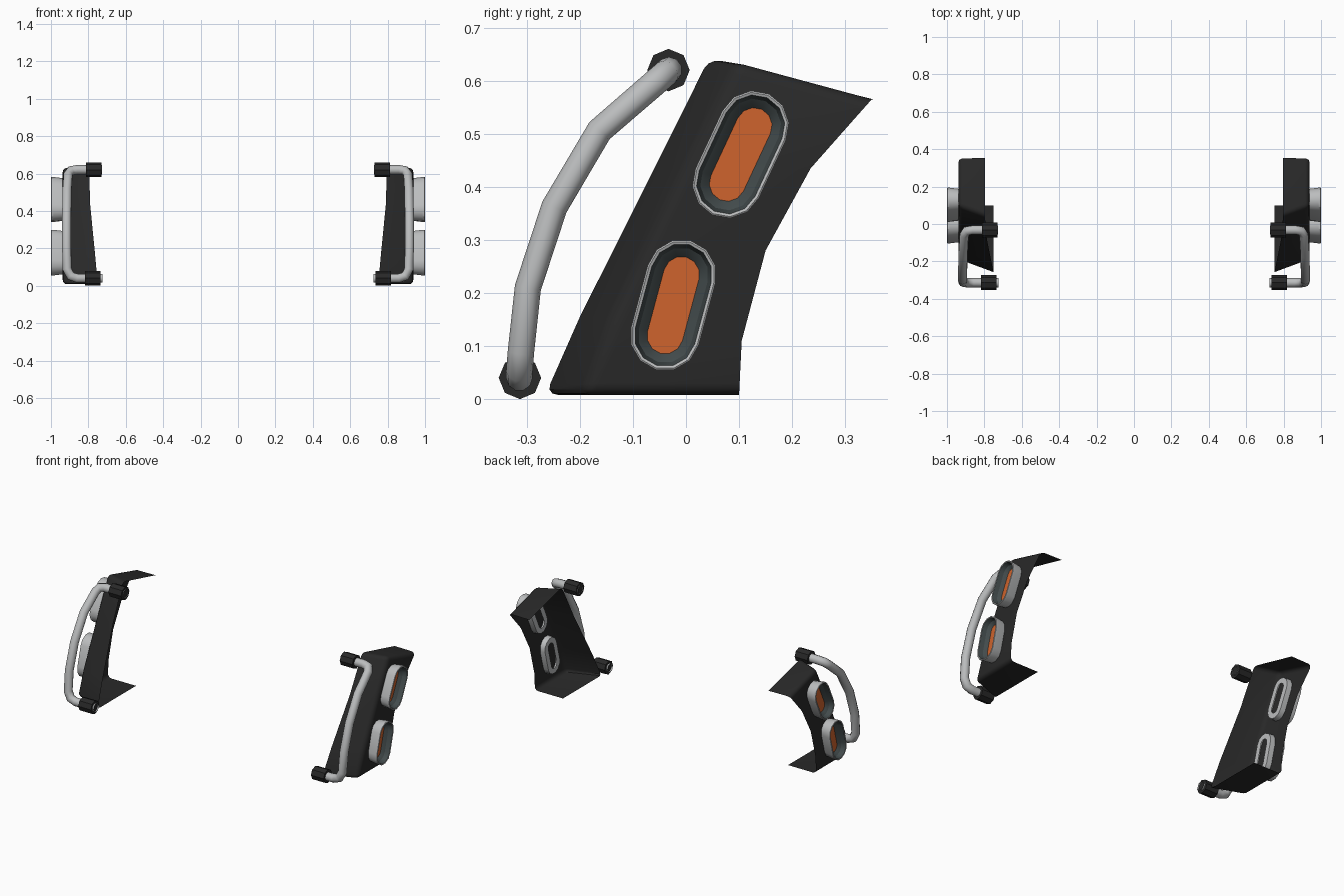
import bpy, bmesh, math
from mathutils import Matrix

if "Cube" in bpy.data.objects:
    bpy.data.objects.remove(bpy.data.objects["Cube"])


def material(name, rgb):
    m = bpy.data.materials.new(name)
    m.diffuse_color = (*rgb, 1)
    m.use_nodes = True
    m.node_tree.nodes["Principled BSDF"].inputs["Base Color"].default_value = m.diffuse_color
    return m


DARK = material("dark_plastic", (0.022, 0.022, 0.022))
GREY = material("light_grey_metal", (0.5, 0.51, 0.515))
SLATE = material("slate_bezel", (0.055, 0.07, 0.072))
ORANGE = material("orange_lens", (0.62, 0.125, 0.026))


def finish(name, mesh, mats, smooth=35):
    """Link a right-hand part, smooth it and mirror it to the left."""
    ob = bpy.data.objects.new(name, mesh)
    bpy.context.collection.objects.link(ob)
    for m in mats:
        mesh.materials.append(m)
    if smooth:
        bpy.ops.object.select_all(action='DESELECT')
        ob.select_set(True)
        bpy.context.view_layer.objects.active = ob
        bpy.ops.object.shade_smooth_by_angle(angle=math.radians(smooth))
    mod = ob.modifiers.new("mirror", 'MIRROR')
    mod.use_mirror_merge = False
    return ob


def to_mesh(bm, name):
    me = bpy.data.meshes.new(name)
    bm.to_mesh(me)
    bm.free()
    return me


# Corner panel: outer side, with front, top and bottom flanges turned inward
bm = bmesh.new()
X = 0.937
front_out = [bm.verts.new((X, y, z)) for y, z in
             [(-0.195, 0.008), (-0.142, 0.155), (-0.008, 0.43), (0.095, 0.635)]]
front_in = [bm.verts.new(p) for p in
            [(0.75, -0.265, 0.008), (0.763, -0.2, 0.155), (0.79, -0.062, 0.43), (0.797, 0.044, 0.643)]]
back = [bm.verts.new((X, y, z)) for y, z in
        [(0.1, 0.008), (0.105, 0.11), (0.15, 0.28), (0.235, 0.435), (0.35, 0.565)]]
low_in = bm.verts.new((0.75, 0.1, 0.008))
top_in = bm.verts.new((0.797, 0.353, 0.565))
bm.faces.new(back + front_out[::-1])
for i in range(3):
    bm.faces.new((front_in[i], front_out[i], front_out[i + 1], front_in[i + 1]))
bm.faces.new((front_in[0], low_in, back[0], front_out[0]))
bm.faces.new((front_in[3], front_out[3], back[4], top_in))
bm.normal_update()
folds = [e for e in bm.edges if len(e.link_faces) == 2
         and e.calc_face_angle() > math.radians(25)]
bmesh.ops.bevel(bm, geom=folds, offset=0.022, segments=3, profile=0.5, affect='EDGES')
finish("corner_panel", to_mesh(bm, "corner_panel"), [DARK])


# Lamps: stadium loops lofted from the back, over the rim, down to the lens
def lamp(name, cy, cz, tilt):
    a = math.radians(tilt)
    half, n = 0.06, 7
    loops = [(0.907, 0.024), (0.907, 0.056), (0.985, 0.066), (0.998, 0.066), (1.0, 0.063),
             (0.998, 0.058), (0.972, 0.051), (0.966, 0.044), (0.955, 0.034)]
    bm = bmesh.new()
    rings = []
    for x, r in loops:
        ring = []
        for end in (0, 1):
            for k in range(n):
                t = math.pi * (end + k / (n - 1))
                u = r * math.cos(t)
                v = r * math.sin(t) + (-half if end else half)
                ring.append(bm.verts.new((x, cy + u * math.cos(a) + v * math.sin(a),
                                          cz - u * math.sin(a) + v * math.cos(a))))
        rings.append(ring)
    for j in range(len(rings) - 1):
        p, q = rings[j], rings[j + 1]
        for i in range(2 * n):
            k = (i + 1) % (2 * n)
            f = bm.faces.new((p[i], p[k], q[k], q[i]))
            f.material_index = 0 if j < 5 else 1
    bm.faces.new(rings[-1]).material_index = 2
    finish(name, to_mesh(bm, name), [GREY, SLATE, ORANGE], 30)


lamp("upper_lamp", 0.103, 0.461, 25)
lamp("lower_lamp", -0.024, 0.177, 15)

# Grab rail: round tube along a bent path
path = [(0.725, -0.314, 0.04), (0.86, -0.314, 0.04), (0.895, -0.314, 0.052), (0.914, -0.311, 0.09),
        (0.916, -0.298, 0.21), (0.916, -0.248, 0.362), (0.914, -0.163, 0.506), (0.908, -0.06, 0.595),
        (0.894, -0.037, 0.615), (0.862, -0.032, 0.62), (0.727, -0.032, 0.62)]
cu = bpy.data.curves.new("rail_path", 'CURVE')
cu.dimensions = '3D'
cu.bevel_depth = 0.025
cu.bevel_resolution = 3
sp = cu.splines.new('POLY')
sp.points.add(len(path) - 1)
for pt, co in zip(sp.points, path):
    pt.co = (*co, 1)
tmp = bpy.data.objects.new("rail_path", cu)
bpy.context.collection.objects.link(tmp)
bpy.context.view_layer.update()
rail = bpy.data.meshes.new_from_object(tmp.evaluated_get(bpy.context.evaluated_depsgraph_get()))
bpy.data.objects.remove(tmp)
rail.materials.clear()
finish("grab_rail", rail, [GREY], 60)

# Octagonal mounting sleeves at both rail ends
for name, x, y, z in [("lower_sleeve", 0.776, -0.313, 0.04), ("upper_sleeve", 0.771, -0.033, 0.62)]:
    bm = bmesh.new()
    bmesh.ops.create_cone(bm, cap_ends=True, segments=8, radius1=0.04, radius2=0.04, depth=0.084,
                          matrix=Matrix.Translation((x, y, z)) @ Matrix.Rotation(math.pi / 2, 4, 'Y'))
    finish(name, to_mesh(bm, name), [DARK], 0)
